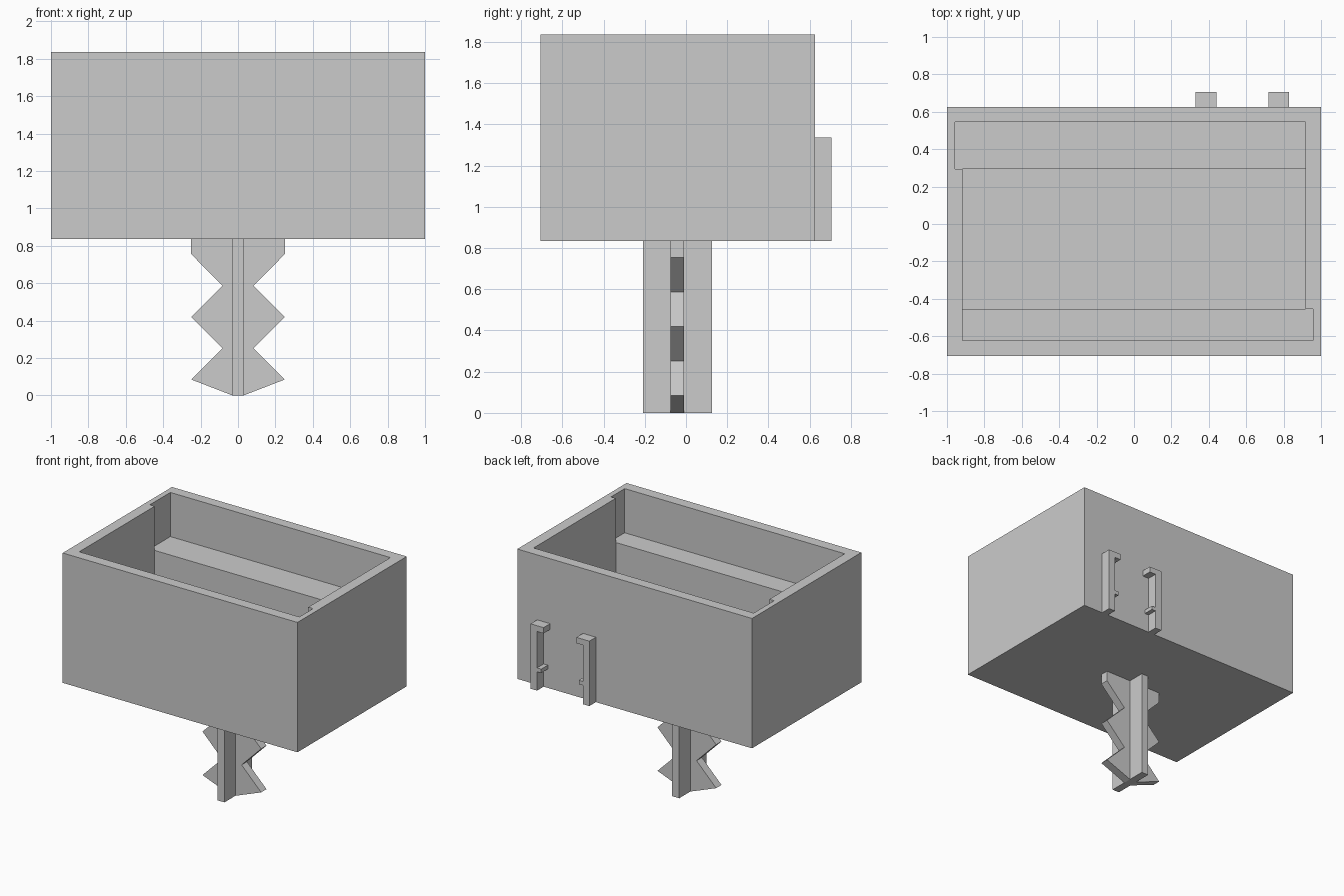
import bpy, bmesh
from mathutils import Vector

cube = bpy.data.objects.get("Cube")
if cube:
    bpy.data.objects.remove(cube, do_unlink=True)

grey = bpy.data.materials.new("light grey plastic")
grey.use_nodes = True
colour = (0.6, 0.6, 0.6, 1)
grey.diffuse_color = colour
grey.node_tree.nodes["Principled BSDF"].inputs["Base Color"].default_value = colour


def prism(name, outline, start, end, axis="Z"):
    """Extrude a flat outline along Z (points are x, y) or Y (points are x, z)."""
    bm = bmesh.new()
    place = (lambda a, b: (a, b, start)) if axis == "Z" else (lambda a, b: (a, start, b))
    face = bm.faces.new([bm.verts.new(place(a, b)) for a, b in outline])
    grown = bmesh.ops.extrude_face_region(bm, geom=[face])["geom"]
    shift = Vector((0, 0, end - start)) if axis == "Z" else Vector((0, end - start, 0))
    bmesh.ops.translate(bm, vec=shift, verts=[v for v in grown if isinstance(v, bmesh.types.BMVert)])
    bmesh.ops.recalc_face_normals(bm, faces=bm.faces)
    mesh = bpy.data.meshes.new(name)
    bm.to_mesh(mesh)
    bm.free()
    mesh.materials.append(grey)
    obj = bpy.data.objects.new(name, mesh)
    bpy.context.collection.objects.link(obj)
    return obj


def rect(x0, x1, y0, y1):
    return [(x0, y0), (x1, y0), (x1, y1), (x0, y1)]


def carve(target, cutter):
    mod = target.modifiers.new("carve", "BOOLEAN")
    mod.operation, mod.solver, mod.object = "DIFFERENCE", "EXACT", cutter
    cutter.hide_render = True
    bpy.context.view_layer.objects.active = target
    bpy.ops.object.modifier_apply(modifier=mod.name)
    bpy.data.objects.remove(cutter, do_unlink=True)


BOTTOM, TOP, SHELF, FLOOR = 0.835, 1.835, 1.495, 0.918
BACK, FRONT = 0.625, -0.705
SHELF_BACK, SHELF_FRONT = 0.295, -0.455
IN_BACK, IN_FRONT = 0.545, -0.622
SIDE, NOTCH = 0.917, 0.958

# Planter box: deep well between two raised shelves, with a side notch at each shelf
box = prism("planter_box", rect(-1, 1, FRONT, BACK), BOTTOM, TOP)
carve(box, prism("well_cutter", rect(-SIDE, SIDE, SHELF_FRONT, SHELF_BACK), FLOOR, TOP + 0.1))
opening = [(-SIDE, IN_FRONT), (NOTCH, IN_FRONT), (NOTCH, SHELF_FRONT), (SIDE, SHELF_FRONT),
           (SIDE, IN_BACK), (-NOTCH, IN_BACK), (-NOTCH, SHELF_BACK), (-SIDE, SHELF_BACK)]
carve(box, prism("opening_cutter", opening, SHELF, TOP + 0.1))

# Ground stake: a flat blade crossed by a zigzag blade
prism("stake_blade", rect(-0.03, 0.03, -0.208, 0.125), 0, BOTTOM)
half = [(0.03, 0), (0.25, 0.085), (0.083, 0.252), (0.25, 0.42),
        (0.083, 0.587), (0.25, 0.755), (0.25, BOTTOM)]
zigzag = half + [(-x, z) for x, z in reversed(half)]
prism("stake_zigzag", zigzag, -0.075, -0.01, "Y")

# Back clips: a mirrored pair of posts with a top hook and a small lower nub
CLIP_MIDDLE = 0.58
clip = [(0.25, BOTTOM), (0.25, 1.335), (0.14, 1.335), (0.14, 1.29), (0.195, 1.29),
        (0.195, 1.01), (0.16, 1.01), (0.16, 0.98), (0.195, 0.98), (0.195, BOTTOM)]
for name, side in (("left_clip", 1), ("right_clip", -1)):
    prism(name, [(CLIP_MIDDLE + side * x, z) for x, z in clip], BACK, 0.705, "Y")
